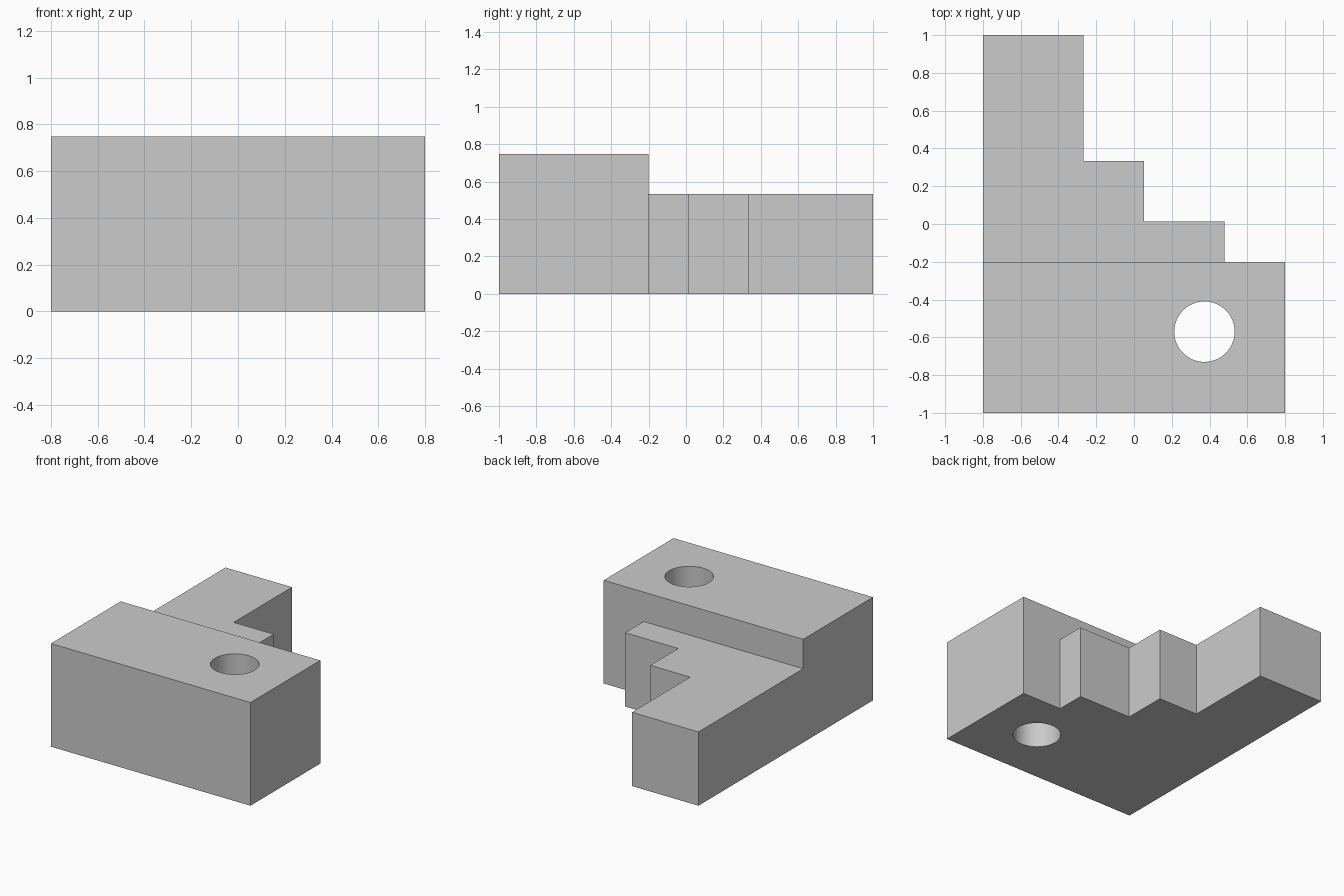
import bpy
import bmesh
from mathutils import Matrix

cube = bpy.data.objects.get("Cube")
if cube:
    bpy.data.objects.remove(cube, do_unlink=True)

# Single plain grey
grey = bpy.data.materials.new("plain_grey")
grey.use_nodes = True
colour = (0.6, 0.6, 0.6, 1)
grey.diffuse_color = colour
grey.node_tree.nodes["Principled BSDF"].inputs["Base Color"].default_value = colour


def make_object(name, bm):
    bmesh.ops.recalc_face_normals(bm, faces=bm.faces)
    mesh = bpy.data.meshes.new(name)
    bm.to_mesh(mesh)
    bm.free()
    mesh.materials.append(grey)
    obj = bpy.data.objects.new(name, mesh)
    bpy.context.collection.objects.link(obj)
    return obj


def extrude_outline(name, outline, z0, z1):
    bm = bmesh.new()
    face = bm.faces.new([bm.verts.new((x, y, z0)) for x, y in outline])
    top = bmesh.ops.extrude_face_region(bm, geom=[face])["geom"]
    verts = [v for v in top if isinstance(v, bmesh.types.BMVert)]
    bmesh.ops.translate(bm, verts=verts, vec=(0, 0, z1 - z0))
    return make_object(name, bm)


def cut(body, cutter):
    cutter.hide_render = True
    mod = body.modifiers.new("cut", "BOOLEAN")
    mod.operation = "DIFFERENCE"
    mod.solver = "EXACT"
    mod.object = cutter
    bpy.context.view_layer.objects.active = body
    bpy.ops.object.modifier_apply(modifier=mod.name)
    bpy.data.objects.remove(cutter, do_unlink=True)


# Body with a stair-shaped footprint
BLOCK_BACK, LOW_TOP, HIGH_TOP = -0.2, 0.535, 0.748
footprint = [(-0.8, -1), (0.8, -1), (0.8, BLOCK_BACK), (0.48, BLOCK_BACK),
             (0.48, 0.013), (0.053, 0.013), (0.053, 0.333),
             (-0.267, 0.333), (-0.267, 1), (-0.8, 1)]
body = extrude_outline("stepped_block", footprint, 0, HIGH_TOP)

# Lower the rear part
rear = [(-1, BLOCK_BACK), (1, BLOCK_BACK), (1, 1.2), (-1, 1.2)]
cut(body, extrude_outline("rear_cutter", rear, LOW_TOP, 1))

# Round through hole
bm = bmesh.new()
bmesh.ops.create_cone(bm, cap_ends=True, segments=64, radius1=0.16, radius2=0.16,
                      depth=2, matrix=Matrix.Translation((0.373, -0.57, 0.4)))
cut(body, make_object("hole_cutter", bm))

# Smooth hole wall, sharp edges elsewhere
body.select_set(True)
bpy.context.view_layer.objects.active = body
bpy.ops.object.shade_smooth_by_angle(angle=0.5)
